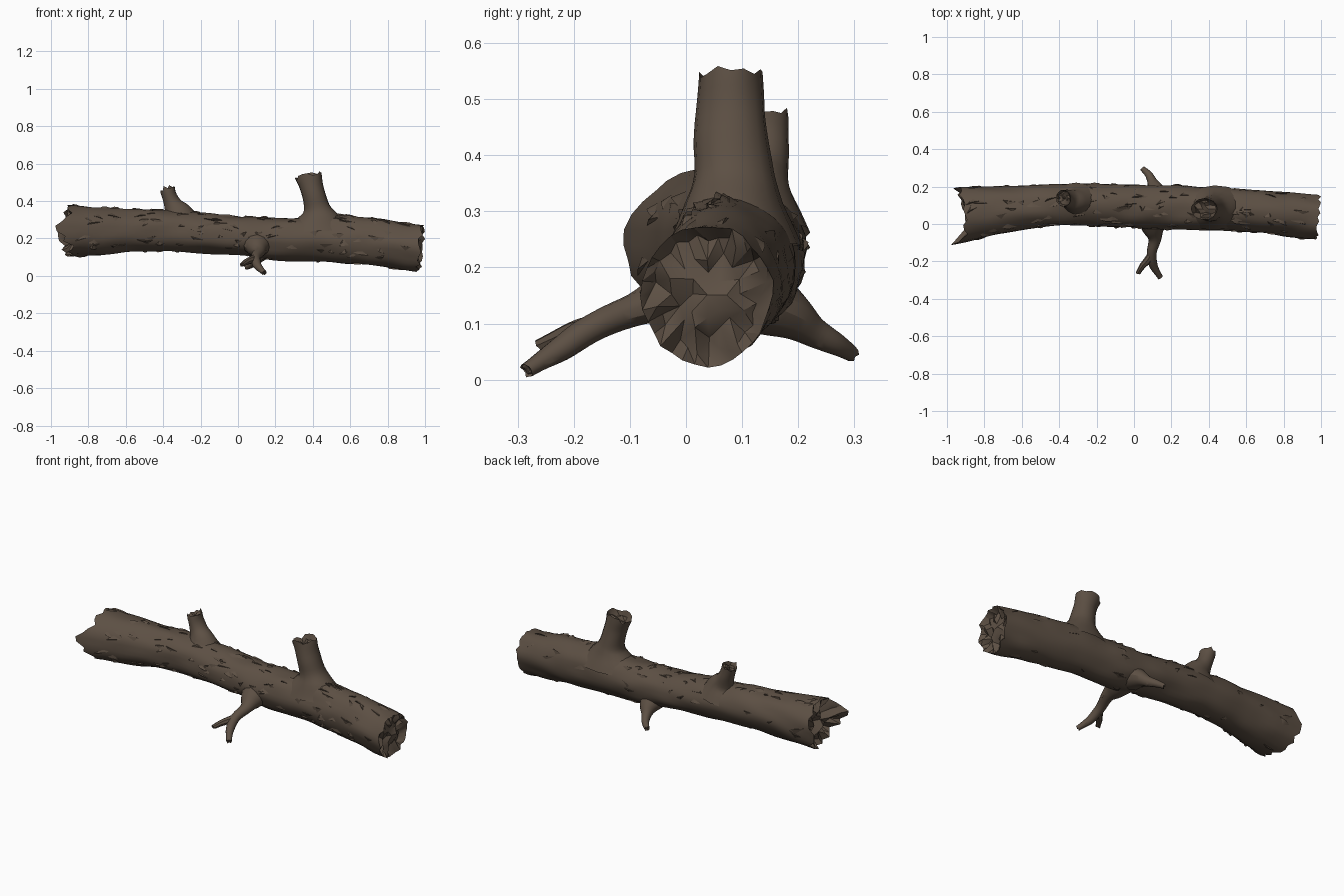
import bpy, bmesh, math, random
from mathutils import Vector, noise

if "Cube" in bpy.data.objects:
    bpy.data.objects.remove(bpy.data.objects["Cube"])

random.seed(7)
bark = bpy.data.materials.new("dark_bark")
bark.diffuse_color = (0.108, 0.079, 0.057, 1)
bark.use_nodes = True
bark.node_tree.nodes["Principled BSDF"].inputs["Base Color"].default_value = bark.diffuse_color


def spline(rows, t):
    """Catmull-Rom through rows of numbers, t in 0..1."""
    n = len(rows) - 1
    i = min(int(t * n), n - 1)
    f = t * n - i
    p = [rows[max(0, min(n, k))] for k in (i - 1, i, i + 1, i + 2)]
    return [0.5 * (2 * b + (c - a) * f + (2 * a - 5 * b + 4 * c - d) * f * f
                   + (3 * b - a - 3 * c + d) * f ** 3) for a, b, c, d in zip(*p)]


def frame(rows, t, ref):
    c = spline(rows, t)
    d = (Vector(spline(rows, min(1, t + .01))[:3]) - Vector(spline(rows, max(0, t - .01))[:3])).normalized()
    u = ref.cross(d).normalized()
    return Vector(c[:3]), d, u, d.cross(u), c[3], c[4]


def surf(rows, t, a, ref, rough=0.0, grow=0.0):
    """Point on the bark at path position t and angle a."""
    c, d, u, v, ru, rv = frame(rows, t, ref)
    p = c + u * ru * math.cos(a) + v * rv * math.sin(a)
    k = noise.noise(Vector((p.x * 6, p.y * 14, p.z * 14))) * rough + grow
    return p + (p - c).normalized() * k


def finish(name, bm):
    bmesh.ops.recalc_face_normals(bm, faces=bm.faces)
    me = bpy.data.meshes.new(name)
    bm.to_mesh(me)
    bm.free()
    ob = bpy.data.objects.new(name, me)
    bpy.context.collection.objects.link(ob)
    me.materials.append(bark)
    bpy.ops.object.select_all(action='DESELECT')
    ob.select_set(True)
    bpy.context.view_layer.objects.active = ob
    bpy.ops.object.shade_smooth_by_angle(angle=math.radians(32))
    return ob


def broken_cap(bm, rim, c, d, jag, depth, rough):
    """Splintered end: rings of half as many points each, pushed in and out."""
    n = len(rim)
    outer = rim
    for s, step in ((.82, 1), (.55, 2), (.27, 4)):
        if n // step < 3:
            break
        inner = []
        for i in range(0, n, step):
            q = rim[i].co - d * (rim[i].co - c).dot(d)
            push = jag[i] * max(0, s - .45) * 2 - depth + random.uniform(-rough, rough)
            inner.append(bm.verts.new(c + (q - c) * (s + random.uniform(-.07, .07)) + d * push))
        m, k = len(inner), len(outer) // len(inner)
        for j in range(m):
            i0, i1 = inner[j], inner[(j + 1) % m]
            o = [outer[(j * k + x) % len(outer)] for x in range(k + 1)]
            bm.faces.new((o[0], o[1], i0))
            bm.faces.new((o[1], i1, i0))
            if k == 2:
                bm.faces.new((o[1], o[2], i1))
        outer = inner
    mid = bm.verts.new(c - d * (depth + random.uniform(-rough, rough)))
    for j in range(len(outer)):
        bm.faces.new((outer[j], outer[(j + 1) % len(outer)], mid))


def limb(name, rows, ref, n, rings, rough, end, start=None, fade=.1):
    """Bark tube; end/start = (jag function of angle, cap depth, cap roughness)."""
    bm = bmesh.new()
    length = sum((Vector(rows[i + 1][:3]) - Vector(rows[i][:3])).length for i in range(len(rows) - 1))
    angs = [2 * math.pi * i / n for i in range(n)]
    j1 = [end[0](a) for a in angs]
    j0 = [start[0](a) for a in angs] if start else [0] * n
    grid = []
    for r in range(rings + 1):
        t = r / rings
        d = frame(rows, t, ref)[1]
        w1 = max(0, 1 - (1 - t) * length / fade)
        w0 = max(0, 1 - t * length / fade)
        grid.append([bm.verts.new(surf(rows, t, a, ref, rough) + d * (j1[i] * w1 - j0[i] * w0))
                     for i, a in enumerate(angs)])
    for A, B in zip(grid, grid[1:]):
        for i in range(n):
            bm.faces.new((A[i], A[(i + 1) % n], B[(i + 1) % n], B[i]))
    f = frame(rows, 1, ref)
    broken_cap(bm, grid[-1], f[0], f[1], j1, end[1], end[2])
    if start:
        f = frame(rows, 0, ref)
        broken_cap(bm, grid[0], f[0], -f[1], j0, start[1], start[2])
    return finish(name, bm)


def ragged(amount):
    return lambda a: random.uniform(-amount, amount)


def splinters(a):
    """Left end: long splinters on the front, shorter ones at the back."""
    front = math.exp(-((a - math.pi + .1) / .45) ** 2)
    back = math.exp(-((min(a, 2 * math.pi - a)) / .6) ** 2)
    return .075 * front + .04 * back + random.uniform(-.03, .02)


X, Z = Vector((1, 0, 0)), Vector((0, 0, 1))

# main log: x, y, z, half width, half height
log = [(-.91, .050, .240, .150, .138), (-.67, .078, .241, .125, .122), (-.44, .098, .243, .110, .112),
       (-.20, .100, .230, .112, .106), (.035, .093, .210, .116, .104), (.27, .086, .196, .116, .116),
       (.50, .078, .200, .113, .125), (.74, .060, .178, .115, .124), (.98, .037, .150, .116, .125)]
limb("log", log, Z, 32, 64, .010, (ragged(.014), .02, .018), (splinters, .03, .03), .14)

# two broken stubs standing on top
limb("large_stub", [(.43, .085, .24, .12, .19), (.428, .085, .315, .088, .115), (.42, .083, .37, .069, .068),
                    (.398, .081, .46, .062, .062), (.372, .080, .54, .057, .069)],
     X, 16, 16, .006, (ragged(.014), .025, .015), None, .05)
limb("small_stub", [(-.31, .12, .27, .10, .13), (-.322, .125, .335, .068, .08), (-.345, .132, .38, .050, .050),
                    (-.366, .136, .43, .045, .038), (-.380, .139, .475, .043, .040)],
     X, 16, 14, .006, (ragged(.016), .02, .012), None, .05)

# forked twig on the front, bent twig on the back
limb("front_twig", [(.10, .03, .175, .085, .075), (.105, -.03, .150, .060, .052), (.11, -.085, .128, .034, .030),
                    (.095, -.16, .095, .026, .025), (.105, -.225, .055, .021, .021), (.140, -.283, .017, .016, .015)],
     Z, 12, 24, .004, (ragged(.005), .003, .003), None, .02)
limb("front_twig_fork", [(.098, -.15, .100, .018, .018), (.075, -.19, .088, .019, .019), (.045, -.225, .075, .016, .016),
                         (.022, -.262, .060, .013, .013)],
     Z, 8, 10, .003, (ragged(.008), .003, .003), None, .02)
limb("back_twig", [(.115, .13, .145, .080, .065), (.112, .185, .115, .050, .045), (.098, .225, .088, .028, .029),
                   (.078, .265, .065, .022, .022), (.045, .296, .046, .016, .016)],
     Z, 12, 20, .004, (ragged(.004), .003, .003), None, .02)

# lifted bark flakes along the log, thickest on the front and top
bm = bmesh.new()
for k in range(150):
    t = random.uniform(.03, .96)
    a = random.uniform(.35, 1.25) * math.pi if k < 115 else random.uniform(-.6, .35) * math.pi
    half = random.uniform(.009, .026)
    slant = random.uniform(-.12, .12)
    lift = random.uniform(.004, .009)
    wide = random.choice((-1, 1)) * random.uniform(.12, .25)
    m = random.uniform(-.5, .5) * half

    def pt(dt, da, g):
        return bm.verts.new(surf(log, max(0, min(1, t + dt)), a + da, Z, .010, g))
    tip0, tip1 = pt(-half, -slant, -.002), pt(half, slant, -.002)
    lip0, lip1 = pt(m - half * .3, 0, lift), pt(m + half * .3, slant * .4, lift * .8)
    back = pt(m, wide, -.001)
    bm.faces.new((tip0, lip0, back))
    bm.faces.new((lip0, lip1, back))
    bm.faces.new((lip1, tip1, back))
    bm.faces.new((tip0, tip1, lip1, lip0))
    bm.faces.new((tip0, back, tip1))
finish("bark_flakes", bm)
